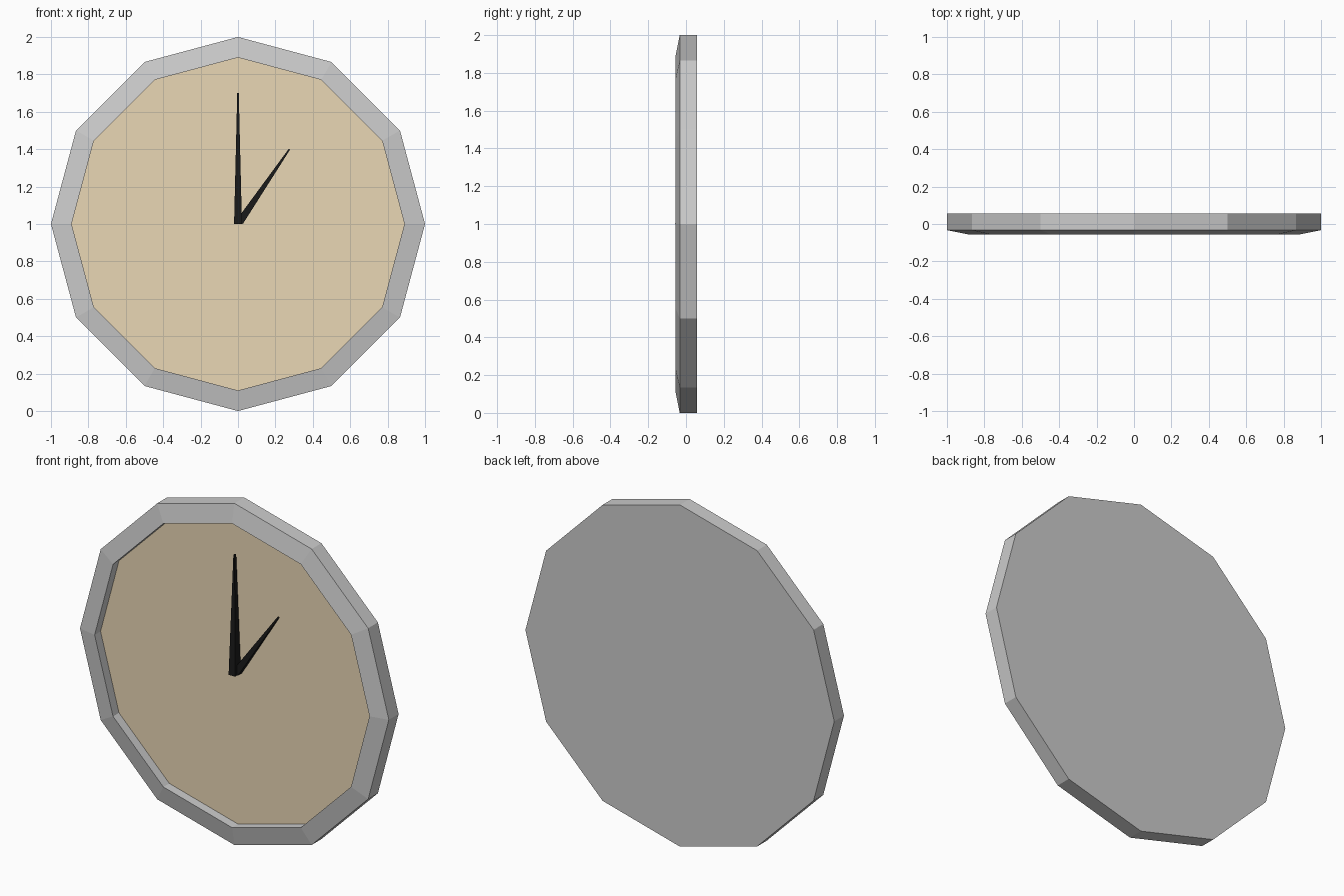
import bpy, bmesh
from math import sin, cos, pi
from mathutils import Vector

if "Cube" in bpy.data.objects:
    bpy.data.objects.remove(bpy.data.objects["Cube"])

SIDES = 12
CENTRE_Z = 1.0


def material(name, rgb):
    m = bpy.data.materials.new(name)
    m.diffuse_color = (*rgb, 1)
    m.use_nodes = True
    m.node_tree.nodes["Principled BSDF"].inputs["Base Color"].default_value = m.diffuse_color
    return m


def finish(name, bm, mat=None):
    bmesh.ops.recalc_face_normals(bm, faces=bm.faces)
    mesh = bpy.data.meshes.new(name)
    bm.to_mesh(mesh)
    bm.free()
    ob = bpy.data.objects.new(name, mesh)
    bpy.context.collection.objects.link(ob)
    if mat:
        mesh.materials.append(mat)
    return ob


def ring(bm, r, y):
    return [bm.verts.new((r * cos(2 * pi * i / SIDES), y, CENTRE_Z + r * sin(2 * pi * i / SIDES)))
            for i in range(SIDES)]


def bridge(bm, a, b):
    n = len(a)
    for i in range(n):
        j = (i + 1) % n
        bm.faces.new((a[i], a[j], b[j], b[i]))


def hand(name, base, tip, y, base_half, tip_half, mat):
    """Square-section tapered hand; halves are (width, depth)."""
    base, tip = Vector(base), Vector(tip)
    d = (tip - base).normalized()
    side = Vector((d.y, -d.x))
    bm = bmesh.new()
    loops = []
    for p, (w, t) in ((base, base_half), (tip, tip_half)):
        loops.append([bm.verts.new((p.x + side.x * w * sx, y + t * sy, p.y + side.y * w * sx))
                      for sx, sy in ((-1, -1), (1, -1), (1, 1), (-1, 1))])
    bridge(bm, *loops)
    for lp in loops:
        bm.faces.new(lp)
    return finish(name, bm, mat)


wood = material("tan", (0.82, 0.68, 0.46))
black = material("black", (0.01, 0.01, 0.01))

# Frame: back plate, outer wall, sloped rim and recess wall
bm = bmesh.new()
rings = [ring(bm, r, y) for r, y in ((1, 0.057), (1, -0.033), (0.89, -0.055), (0.89, 0.0))]
for a, b in zip(rings, rings[1:]):
    bridge(bm, a, b)
bm.faces.new(rings[0])
# Temporary cap keeps the normals consistent; the dial covers the opening
cap = bm.faces.new(rings[-1])
bmesh.ops.recalc_face_normals(bm, faces=bm.faces)
bmesh.ops.delete(bm, geom=[cap], context='FACES_ONLY')
finish("frame", bm)

# Dial at the bottom of the recess, facing the front
bm = bmesh.new()
dial_face = bm.faces.new(ring(bm, 0.89, 0.0))
dial = finish("dial", bm, wood)
if dial.data.polygons[0].normal.y > 0:
    dial.data.flip_normals()

# Hands
hand("minute_hand", (0, 1.0), (0, 1.7), -0.03, (0.021, 0.027), (0.004, 0.007), black)
hand("hour_hand", (0.009, 1.011), (0.275, 1.4), -0.02, (0.02, 0.019), (0.004, 0.006), black)
